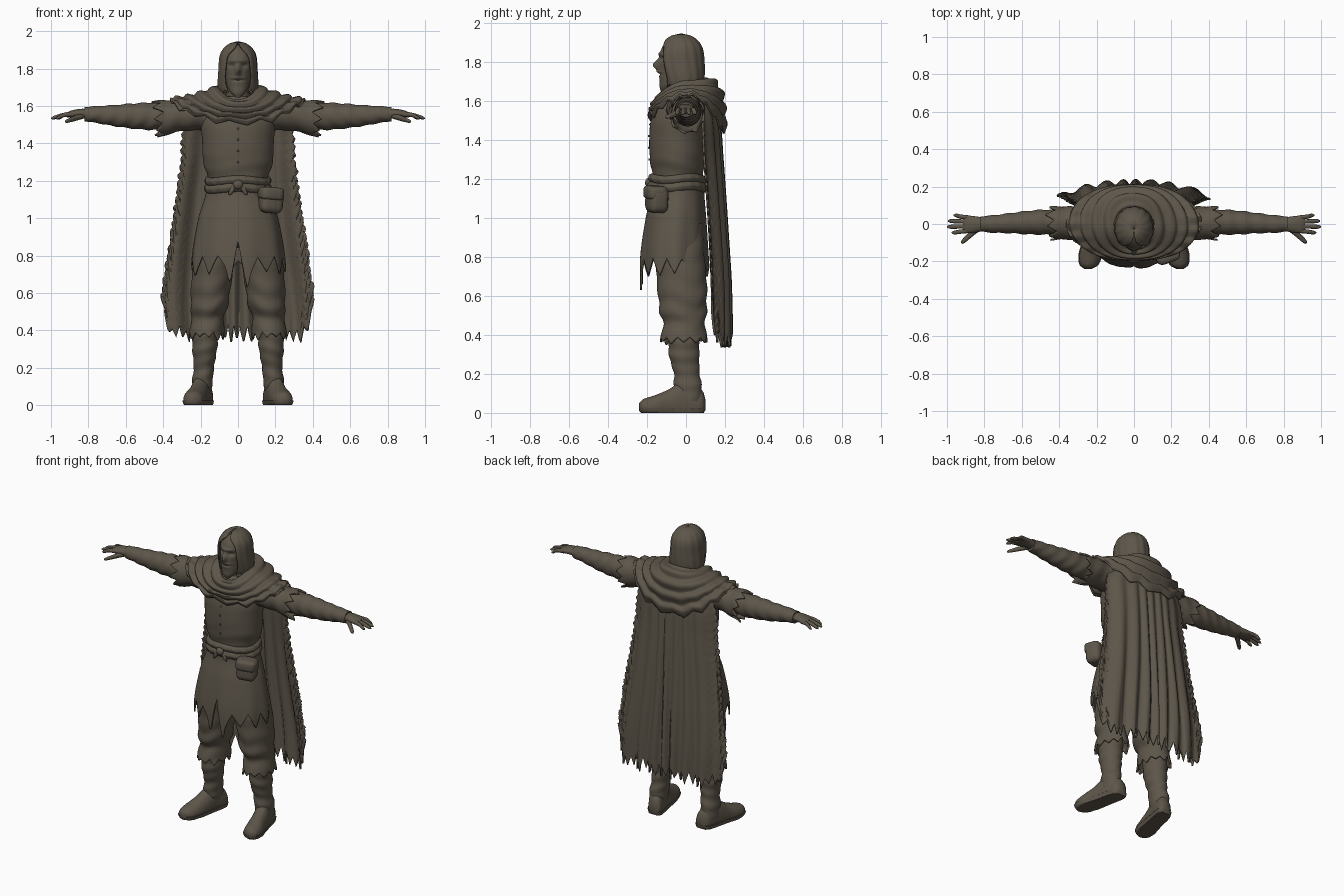
import bpy, bmesh, math, random
from math import sin, cos, pi, exp
from mathutils import Matrix, Euler

if "Cube" in bpy.data.objects:
    bpy.data.objects.remove(bpy.data.objects["Cube"])

random.seed(4)
cloth = bpy.data.materials.new("dark brown cloth")
cloth.diffuse_color = (0.11, 0.092, 0.068, 1)
cloth.use_nodes = True
cloth.node_tree.nodes["Principled BSDF"].inputs["Base Color"].default_value = cloth.diffuse_color


def finish(name, bm, thick=0, mirror=False):
    me = bpy.data.meshes.new(name)
    bmesh.ops.recalc_face_normals(bm, faces=bm.faces)
    bm.to_mesh(me)
    bm.free()
    me.materials.append(cloth)
    me.polygons.foreach_set("use_smooth", [True] * len(me.polygons))
    me.set_sharp_from_angle(angle=math.radians(55))
    ob = bpy.data.objects.new(name, me)
    bpy.context.collection.objects.link(ob)
    if thick:
        m = ob.modifiers.new("thickness", "SOLIDIFY")
        m.thickness, m.offset = thick, 0
    if mirror:
        ob.modifiers.new("mirror", "MIRROR")
    return ob


def surf(name, f, nu, nv, closed=True, caps=False, **kw):
    """Grid surface from f(u, v), optionally closed around u."""
    bm = bmesh.new()
    g = [[bm.verts.new(f(i / (nu if closed else nu - 1), j / (nv - 1)))
          for i in range(nu)] for j in range(nv)]
    for j in range(nv - 1):
        for i in range(nu if closed else nu - 1):
            k = (i + 1) % nu
            bm.faces.new((g[j][i], g[j][k], g[j + 1][k], g[j + 1][i]))
    if caps:
        bm.faces.new(g[0])
        bm.faces.new(g[-1])
    return finish(name, bm, **kw)


def at(keys, s):
    """Smooth interpolation of a key table sorted by its first column."""
    n = len(keys)
    s = min(max(s, keys[0][0]), keys[-1][0])
    i = max(k for k in range(n - 1) if keys[k][0] <= s)
    a, b, p, q = keys[i], keys[i + 1], keys[max(i - 1, 0)], keys[min(i + 2, n - 1)]
    h = b[0] - a[0]
    t = (s - a[0]) / h
    out = []
    for c in range(1, len(a)):
        m0 = (b[c] - p[c]) / (b[0] - p[0]) * h
        m1 = (q[c] - a[c]) / (q[0] - a[0]) * h
        out.append((2*t**3 - 3*t*t + 1) * a[c] + (t**3 - 2*t*t + t) * m0
                   + (3*t*t - 2*t**3) * b[c] + (t**3 - t*t) * m1)
    return out


def up(a, b, s):
    return (a, b, s)


def along_x(a, b, s):
    return (s, a, b)


def tube(name, keys, s0, s1, place=up, fold=None, hem=None, nu=48, nv=30, **kw):
    """Elliptical tube; keys are (s, centre a, centre b, radius a, radius b)."""
    def f(u, v):
        a = 2 * pi * u
        s = s0 + ((hem(a) if hem else s1) - s0) * v
        ca, cb, ra, rb = at(keys, s)
        k = 1 + (fold(a, s) if fold else 0)
        return place(ca + ra * k * cos(a), cb + rb * k * sin(a), s)
    return surf(name, f, nu, nv, **kw)


def jag(n, amp):
    """Ragged saw-tooth of n knots around u in 0..1."""
    vals = [amp * (1 if i % 2 else -1) * random.uniform(0.3, 1) for i in range(n)]

    def f(u):
        x = (u % 1) * n
        i = int(x)
        return vals[i % n] + (vals[(i + 1) % n] - vals[i % n]) * (x - i)
    return f


def blob(name, loc, scale, rot=(0, 0, 0), box=False):
    bm = bmesh.new()
    if box:
        bmesh.ops.create_cube(bm, size=2)
        bmesh.ops.bevel(bm, geom=bm.edges[:], offset=0.55, segments=4, profile=0.5, affect='EDGES')
    else:
        bmesh.ops.create_uvsphere(bm, u_segments=16, v_segments=10, radius=1)
    bm.transform(Matrix.LocRotScale(loc, Euler(rot), scale))
    return finish(name, bm)


def g(x, c, w):
    return exp(-((x - c) / w) ** 2)


# Face with nose, brow, eye sockets, mouth and beard
FACE = [(1.645, 0, -.115, .012, .012), (1.67, 0, -.1, .038, .035), (1.70, 0, -.08, .055, .055),
        (1.75, 0, -.05, .068, .09), (1.82, 0, -.035, .078, .102), (1.88, 0, -.03, .075, .09),
        (1.92, 0, -.03, .04, .05), (1.93, 0, -.03, .01, .01)]


def face(u, v):
    a, z = 2 * pi * u, 1.645 + .285 * v
    _, cy, rx, ry = at(FACE, z)
    x, y = rx * cos(a), cy + ry * sin(a)
    if sin(a) < 0:
        y += -.03 * g(x, 0, .013) * g(z, 1.785, .026) - .008 * g(z, 1.842, .01) * g(x, 0, .05)
        y += .014 * (g(x, .034, .018) + g(x, -.034, .018)) * g(z, 1.815, .013)
        y += .008 * g(z, 1.737, .006) * g(x, 0, .03) - .006 * g(z, 1.75, .007) * g(x, 0, .035)
    return x, y, z


surf("face", face, 96, 80, caps=True)

# Hair, open around the face
HAIR = [(1.66, -.01, .098, .09, .5), (1.72, -.015, .105, .105, .68), (1.8, -.025, .1, .115, .72),
        (1.87, -.025, .093, .106, .6), (1.91, -.025, .07, .08, .25), (1.933, -.025, .038, .045, .08),
        (1.942, -.025, .004, .004, .05)]
hair_tips = jag(26, .018)


def hair(u, v):
    z0 = 1.68 + hair_tips(u)
    z = z0 + (1.942 - z0) * v
    cy, rx, ry, o = at(HAIR, z)
    a = -pi / 2 + o + (2 * pi - 2 * o) * u
    k = 1 + .015 * sin(14 * a + 10 * z)
    return rx * k * cos(a), cy + ry * k * sin(a), z


surf("hair", hair, 90, 30, closed=False, thick=.008)
tube("neck", [(1.5, 0, 0, .07, .07), (1.75, 0, -.02, .06, .06)], 1.5, 1.75, nv=6)

# Draped cowl: v, side x, back y, back z, front y, front z, side z
COWL = [(0, .095, .07, 1.68, -.09, 1.60, 1.66), (.12, .11, .10, 1.715, -.125, 1.63, 1.70),
        (.3, .16, .15, 1.70, -.15, 1.61, 1.685), (.55, .24, .19, 1.62, -.175, 1.575, 1.66),
        (1, .365, .2, 1.45, -.185, 1.515, 1.63)]
cowl_tear = jag(34, .022)


def cowl(u, v):
    a = 2 * pi * u
    c, s = cos(a), sin(a)
    x, yb, zb, yf, zf, zs = at(COWL, v)
    z = zs + ((zb if s > 0 else zf) - zs) * s * s + cowl_tear(u) * v ** 5
    w = sin(v * 30 + 1.2 * sin(2 * a + 1)) * min(1, v * 4)
    k = 1 + .045 * w * (.35 + .65 * abs(s))
    return x * k * math.copysign(abs(c) ** .85, c), (yb if s > 0 else -yf) * k * s, z + .006 * w


surf("cowl", cowl, 136, 60, thick=.01)

# Tunic body
tube("tunic", [(1.15, 0, -.04, .155, .125), (1.22, 0, -.042, .162, .13), (1.3, 0, -.043, .186, .142),
               (1.42, 0, -.043, .192, .145), (1.52, 0, -.03, .2, .145), (1.6, 0, 0, .18, .12),
               (1.65, 0, 0, .09, .08)], 1.15, 1.65,
     fold=lambda a, s: .015 * sin(70 * s + 2 * sin(2 * a)) * g(s, 1.25, .07), nu=64)
for z, y in ((1.48, -.183), (1.42, -.19), (1.36, -.19), (1.3, -.187)):
    blob("tunic_button", (0, y, z), (.006, .006, .006))

# Ragged skirt with front slit
skirt_tear = jag(28, .055)


def skirt_hem(a):
    d = abs((a + pi / 2 + pi) % (2 * pi) - pi)
    if d < .17:
        return .88 - .23 * d / .17
    return .745 + skirt_tear(a / (2 * pi)) - .08 * g(d, .17, .07)


tube("tunic_skirt", [(.62, 0, -.055, .25, .175), (.8, 0, -.06, .243, .17), (1, 0, -.052, .208, .15),
                     (1.12, 0, -.043, .17, .132), (1.2, 0, -.042, .158, .13)], 1.2, .7,
     hem=skirt_hem, fold=lambda a, s: .02 * sin(9 * a + 1) * (1.2 - s) * 2,
     nu=168, nv=36, thick=.01)

# Belt wraps, knot and pouch
for z, r in ((1.2, .018), (1.16, .02)):
    def ring(u, v, z=z, r=r):
        a, b = 2 * pi * u, 2 * pi * v
        q = r * (1 + .12 * sin(17 * a + b)) * cos(b)
        return ((.16 + q) * cos(a), -.043 + (.133 + q) * sin(a),
                z + r * 1.25 * sin(b) + .006 * sin(3 * a))
    surf("belt_wrap", ring, 80, 13)
blob("belt_knot", (0, -.19, 1.18), (.028, .02, .026))
for sx in (-1, 1):
    blob("belt_knot_end", (.03 * sx, -.19, 1.155), (.013, .009, .035), (0, -.5 * sx, 0))
blob("pouch", (.175, -.15, 1.095), (.062, .05, .068), (0, .08, .35), box=True)
blob("pouch_flap", (.176, -.157, 1.13), (.065, .052, .036), (0, .08, .35), box=True)

# Baggy trousers with ragged cuffs
leg_tear = jag(22, .028)
tube("trouser_leg", [(.36, .168, -.012, .092, .118), (.42, .166, -.01, .086, .108),
                     (.47, .162, -.01, .08, .102), (.52, .155, -.015, .092, .115),
                     (.65, .143, -.02, .102, .122), (.8, .125, -.03, .105, .12),
                     (.97, .09, -.03, .09, .11)], .97, .36,
     hem=lambda a: .375 + leg_tear(a / (2 * pi)),
     fold=lambda a, s: .03 * sin(52 * s + 1.5 * sin(a + 1) + sin(3 * a)) * (.4 + g(s, .52, .1)),
     nu=88, nv=50, thick=.01, mirror=True)
blob("hips", (0, -.035, .98), (.17, .11, .14))

# Boots: wrapped shaft, foot, sole
tube("boot_shaft", [(.06, .195, .015, .05, .06), (.13, .19, .01, .055, .072), (.2, .183, .004, .054, .066),
                    (.3, .178, -.01, .066, .078), (.45, .172, -.01, .072, .08)], .06, .45,
     fold=lambda a, s: .03 * sin(88 * s + 1.5 * cos(a)), nv=48, mirror=True)
FOOT = [(-.24, .245, .03, .015, .02), (-.22, .241, .03, .045, .04), (-.16, .232, .03, .059, .06),
        (-.09, .215, .035, .055, .085), (-.02, .2, .05, .052, .11), (.05, .185, .04, .05, .1),
        (.09, .177, .04, .04, .065), (.1, .176, .04, .015, .025)]
tube("boot_foot", FOOT, -.24, .1, place=lambda a, b, s: (a, s, max(.004, b)),
     nu=40, nv=40, caps=True, mirror=True)
tube("boot_sole", [(s, a, b, r + .005, q) for s, a, b, r, q in FOOT], -.24, .1,
     place=lambda a, b, s: (a, s, min(.026, max(0, b))), nu=40, nv=40, caps=True, mirror=True)

# Arms: ragged outer sleeve, fitted forearm, hand
sleeve_tear = jag(18, .035)
tube("outer_sleeve", [(.12, 0, 1.55, .1, .08), (.25, 0, 1.556, .09, .082), (.35, .005, 1.545, .083, .082),
                      (.46, .005, 1.528, .088, .096)], .12, .44, place=along_x,
     hem=lambda a: .425 + sleeve_tear(a / (2 * pi)) + .015 * sin(a),
     fold=lambda a, s: .03 * sin(60 * s + 2 * sin(a)) + .15 * max(0, -sin(a)) * max(0, s - .3) * 6 * .8,
     nu=72, nv=30, thick=.01, mirror=True)
tube("forearm_sleeve", [(.28, .005, 1.55, .065, .065), (.45, .01, 1.545, .067, .073),
                        (.55, .008, 1.546, .064, .068), (.65, .005, 1.548, .055, .058),
                        (.75, 0, 1.554, .047, .046), (.82, 0, 1.557, .041, .038)], .28, .82, place=along_x,
     fold=lambda a, s: .035 * sin(75 * s + 2 * sin(a) + cos(2 * a)), nv=64, caps=True, mirror=True)
tube("palm", [(.79, 0, 1.557, .032, .026), (.84, -.002, 1.56, .042, .025), (.89, -.002, 1.557, .047, .019),
              (.915, 0, 1.552, .042, .013)], .79, .915, place=along_x, nu=24, nv=14, caps=True, mirror=True)
for y, tip, spread in ((-.036, .975, -.01), (-.012, 1, -.003), (.012, .995, .004), (.034, .965, .012)):
    tube("finger", [(.88, y, 1.556, .012, .013), (.93, y + spread * .5, 1.552, .0115, .012),
                    (tip - .012, y + spread, 1.537, .01, .009), (tip, y + spread, 1.533, .003, .003)],
         .88, tip, place=along_x, nu=14, nv=14, caps=True, mirror=True)
tube("thumb", [(.82, -.02, 1.548, .014, .014), (.86, -.045, 1.538, .019, .016),
               (.9, -.08, 1.524, .017, .012), (.918, -.094, 1.518, .012, .009),
               (.926, -.098, 1.516, .003, .003)], .82, .926, place=along_x,
     nu=14, nv=16, caps=True, mirror=True)

# Long tattered cloak: z, half width, back y, forward curl at the edges
CLOAK = [(.3, .41, .222, .075), (.6, .40, .218, .08), (1, .345, .198, .09), (1.3, .305, .18, .09),
         (1.5, .285, .165, .08), (1.64, .18, .13, .05)]
cloak_tear, edge_tear = jag(44, .05), jag(50, .025)


def cloak(u, v):
    t = 2 * u - 1
    e = abs(t)
    hem = .385 + .2 * max(0, (e - .85) / .15) ** 2 + cloak_tear(u)
    z = 1.64 + (hem - 1.64) * v
    w, y, curl = at(CLOAK, z)
    grow = min(1, .25 + v)
    y += -curl * e ** 2.2 + .014 * grow * sin(26 * t + 1.5 * sin(3 * v) + 2 * sin(4 * t))
    x = w * t * (1 + edge_tear(v + .3 * (t > 0)) * e ** 8 * 1.6)
    return x + .008 * grow * sin(11 * t + 4 * v) * (1 - e), y, z


surf("cloak", cloak, 177, 90, closed=False, thick=.012)
